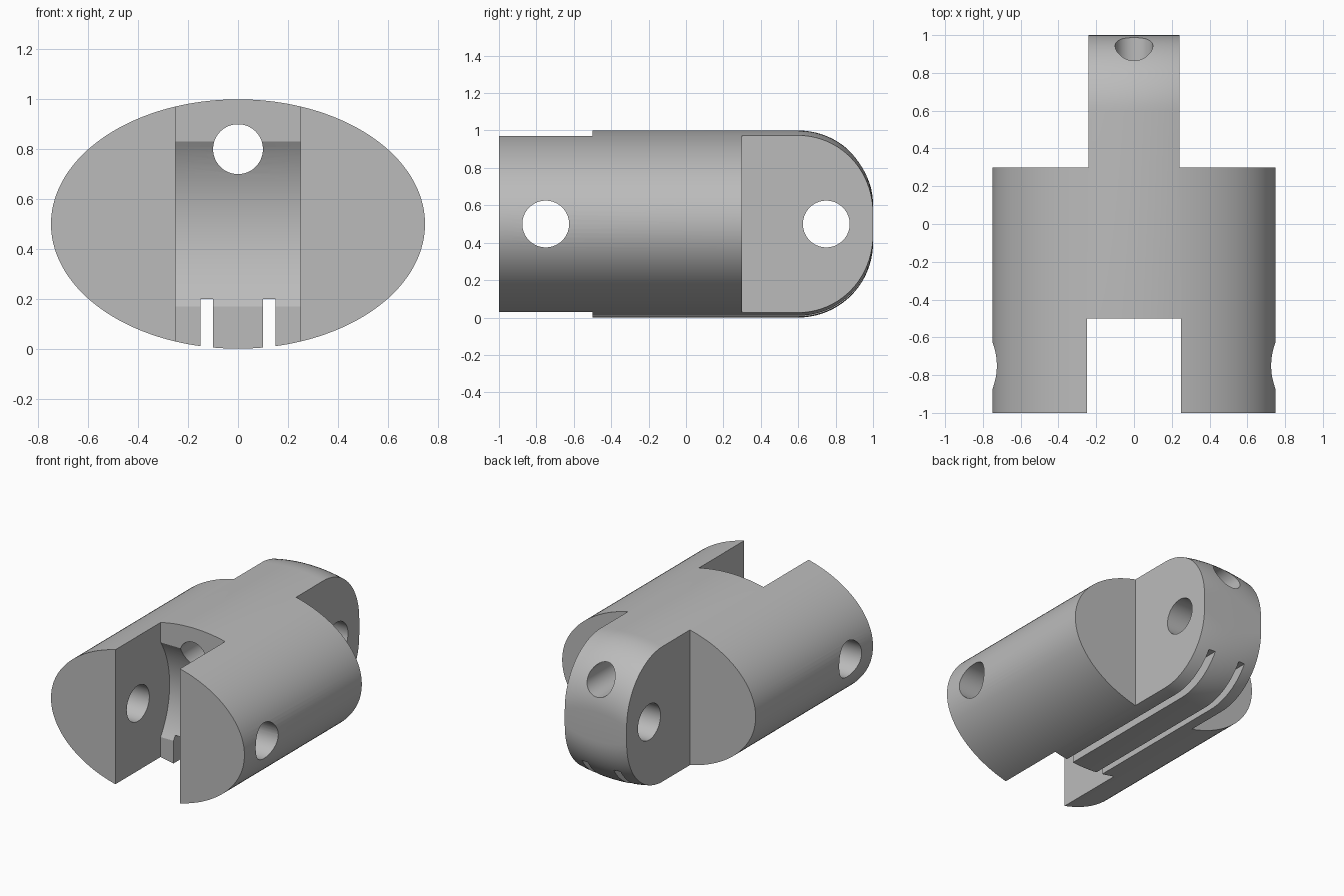
import bpy
import bmesh
from math import sin, cos, pi, sqrt, hypot
from mathutils import Matrix

if "Cube" in bpy.data.objects:
    bpy.data.objects.remove(bpy.data.objects["Cube"])

HALF_W, HALF_H, MID_Z = 0.75, 0.5, 0.5   # elliptical section
FILLET = 0.4
SEGMENTS = 128

steel = bpy.data.materials.new("plain grey")
steel.use_nodes = True
GREY = (0.5, 0.5, 0.5, 1)
steel.diffuse_color = GREY
steel.node_tree.nodes["Principled BSDF"].inputs["Base Color"].default_value = GREY


def make_object(name, bm):
    bmesh.ops.recalc_face_normals(bm, faces=bm.faces)
    mesh = bpy.data.meshes.new(name)
    bm.to_mesh(mesh)
    bm.free()
    mesh.materials.append(steel)
    obj = bpy.data.objects.new(name, mesh)
    bpy.context.collection.objects.link(obj)
    return obj


def inset_height(x, d):
    """Half height at x of the ellipse offset inwards by d."""
    lo, hi = 0.0, 1.0
    for _ in range(40):
        t = (lo + hi) / 2
        nx, nz = sin(t) / HALF_W, cos(t) / HALF_H
        size = hypot(nx, nz)
        if HALF_W * sin(t) - d * nx / size < x:
            lo = t
        else:
            hi = t
    return HALF_H * cos(t) - d * nz / size


def section(bm, y, d):
    ring = []
    for i in range(SEGMENTS):
        a = 2 * pi * i / SEGMENTS
        x, z = HALF_W * cos(a), HALF_H * sin(a)
        xc = min(abs(x), 0.3)
        z *= inset_height(xc, d) / (HALF_H * sqrt(1 - (xc / HALF_W) ** 2))
        ring.append(bm.verts.new((x, y, MID_Z + z)))
    return ring


# Elliptical bar whose back end is rounded over
bm = bmesh.new()
rings = [section(bm, -1, 0)]
STEPS = 20
for k in range(STEPS + 1):
    a = pi / 2 * k / STEPS
    rings.append(section(bm, 1 - FILLET + FILLET * sin(a), FILLET * (1 - cos(a))))
for r0, r1 in zip(rings, rings[1:]):
    for i in range(SEGMENTS):
        j = (i + 1) % SEGMENTS
        bm.faces.new((r0[i], r0[j], r1[j], r1[i]))
bm.faces.new(rings[0])
bm.faces.new(rings[-1])
body = make_object("coupling_body", bm)

cutters = []


def box_cutter(name, low, high):
    bm = bmesh.new()
    bmesh.ops.create_cube(bm, size=1)
    for v in bm.verts:
        v.co = [l + (c + 0.5) * (h - l) for c, l, h in zip(v.co, low, high)]
    cutters.append(make_object(name, bm))


def round_cutter(name, axis, centre, radius, length, sides=64):
    bm = bmesh.new()
    turn = Matrix.Rotation(pi / 2, 4, "Y" if axis == "X" else "X")
    bmesh.ops.create_cone(bm, cap_ends=True, segments=sides, radius1=radius,
                          radius2=radius, depth=length,
                          matrix=Matrix.Translation(centre) @ turn)
    cutters.append(make_object(name, bm))


# Fork slot with its hollowed floor
box_cutter("fork_slot_cutter", (-0.25, -1.2, -0.2), (0.25, -0.5, 1.2))
round_cutter("slot_hollow_cutter", "X", (0, -1, MID_Z), 0.6, 0.5, 128)

# Cheeks beside the tongue, and the grooves under it
for side, low, high in (("left", 0.24, 1), ("right", -1, -0.24)):
    box_cutter(side + "_cheek_cutter", (low, 0.3, -0.2), (high, 1.2, 1.2))
for side, x in (("left", 0.1), ("right", -0.15)):
    box_cutter(side + "_groove_cutter", (x, -1.2, -0.2), (x + 0.05, 1.2, 0.2))

# Pivot holes and cable hole
for name, y in (("fork", -0.75), ("tongue", 0.75)):
    round_cutter(name + "_pivot_cutter", "X", (0, y, MID_Z), 0.125, 2)
round_cutter("cable_hole_cutter", "Y", (0, 0, 0.8), 0.1, 2.4)

bpy.context.view_layer.objects.active = body
body.select_set(True)
for cutter in cutters:
    mod = body.modifiers.new(cutter.name, "BOOLEAN")
    mod.operation = "DIFFERENCE"
    mod.solver = "EXACT"
    mod.object = cutter
    bpy.ops.object.modifier_apply(modifier=mod.name)
for cutter in cutters:
    bpy.data.objects.remove(cutter)

bpy.ops.object.shade_smooth_by_angle(angle=pi / 7)
